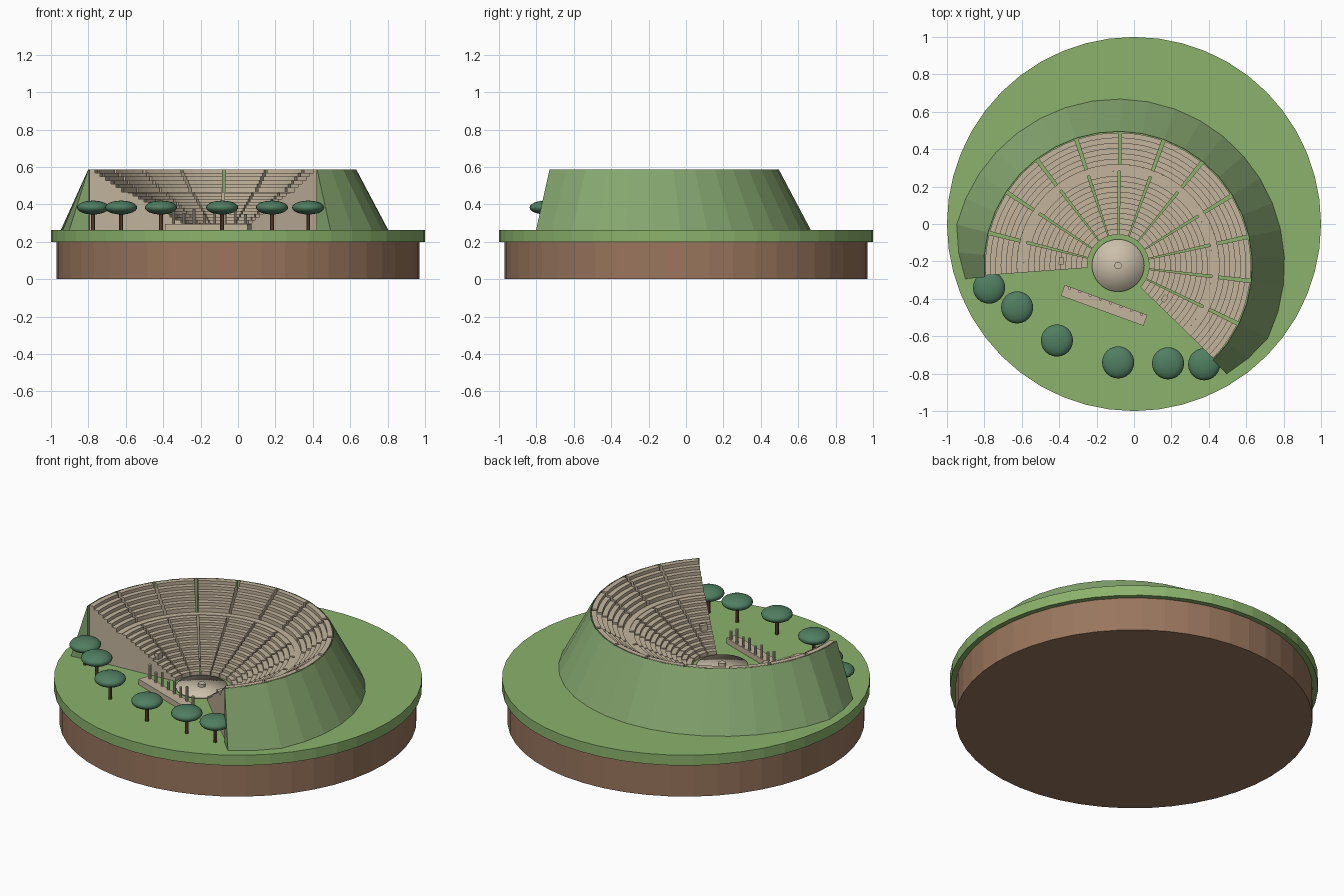
import bpy, bmesh
from math import radians, sin, cos
from mathutils import Matrix, Vector

cube = bpy.data.objects.get("Cube")
if cube:
    bpy.data.objects.remove(cube)

GROUND = 0.262
CENTRE = Vector((-0.085, -0.222, 0))      # middle of the orchestra
START, WEDGES, STEP = -45, 12, 230 / 12   # seating fan in degrees


def material(name, r, g, b):
    m = bpy.data.materials.new(name)
    m.use_nodes = True
    m.diffuse_color = (r, g, b, 1)
    m.node_tree.nodes["Principled BSDF"].inputs["Base Color"].default_value = (r, g, b, 1)
    return m


grass = material("grass green", 0.26, 0.45, 0.15)
bank_green = material("bank green", 0.235, 0.38, 0.16)
soil = material("soil brown", 0.32, 0.18, 0.11)
stone = material("seat stone", 0.55, 0.46, 0.34)
pale = material("pale stone", 0.6, 0.52, 0.4)
leaf = material("leaf green", 0.08, 0.21, 0.12)
bark = material("bark brown", 0.16, 0.075, 0.04)


def finish(name, bm, mat, smooth=False):
    bmesh.ops.recalc_face_normals(bm, faces=bm.faces)
    mesh = bpy.data.meshes.new(name)
    bm.to_mesh(mesh)
    bm.free()
    mesh.materials.append(mat)
    for p in mesh.polygons:
        p.use_smooth = smooth
    ob = bpy.data.objects.new(name, mesh)
    bpy.context.collection.objects.link(ob)
    return ob


def cylinder(name, x, y, z0, z1, r, sides, mat, smooth=False):
    bm = bmesh.new()
    bmesh.ops.create_cone(bm, cap_ends=True, cap_tris=smooth, segments=sides,
                          radius1=r, radius2=r, depth=z1 - z0,
                          matrix=Matrix.Translation((x, y, (z0 + z1) / 2)))
    return finish(name, bm, mat, smooth)


def box(name, x, y, z0, z1, sx, sy, angle, mat):
    bm = bmesh.new()
    bmesh.ops.create_cube(bm, size=1, matrix=Matrix.Translation((x, y, (z0 + z1) / 2))
                          @ Matrix.Rotation(radians(angle), 4, "Z")
                          @ Matrix.Diagonal((sx, sy, z1 - z0, 1)))
    return finish(name, bm, mat)


def sweep(bm, angles, profile_at):
    """Turn a closed (radius, height) profile through the angles and cap both ends."""
    rings = []
    for i, a in enumerate(angles):
        t = radians(a)
        rings.append([bm.verts.new(CENTRE + Vector((r * cos(t), r * sin(t), z)))
                      for r, z in profile_at(i)])
    n = len(rings[0])
    for a, b in zip(rings, rings[1:]):
        for k in range(n):
            bm.faces.new((a[k], a[(k + 1) % n], b[(k + 1) % n], b[k]))
    bm.faces.new(rings[0])
    bm.faces.new(rings[-1])


def stairs(r0, r1, z0, z1, rows):
    """Stepped section reaching down to the ground."""
    pts = [(r0, GROUND)]
    for i in range(rows):
        z = z0 + (z1 - z0) * i / (rows - 1)
        pts += [(r0 + (r1 - r0) * i / rows, z), (r0 + (r1 - r0) * (i + 1) / rows, z)]
    return pts + [(r1, GROUND)]


def spread(a, b, n):
    return [a + (b - a) * i / n for i in range(n + 1)]


# Round base
cylinder("soil_base", 0, 0, 0, 0.2, 0.97, 48, soil)
cylinder("grass_disc", 0, 0, 0.2, GROUND, 1.0, 48, grass)

# Sloping bank behind the seats, narrowing at both ends
SEGMENTS = 24


def bank_profile(i):
    end = min(i, SEGMENTS - i, 2)
    return [(0.715, GROUND), (0.82 + 0.035 * end, GROUND), (0.718, 0.587), (0.715, 0.587)]


bm = bmesh.new()
sweep(bm, spread(START, START + 230, SEGMENTS), bank_profile)
finish("bank", bm, bank_green)

# Wedges of seating with open aisles between them
GAP = 0.75
for name, section in (("lower_seats", stairs(0.165, 0.505, 0.285, 0.462, 12)),
                      ("upper_seats", stairs(0.54, 0.71, 0.49, 0.587, 6))):
    bm = bmesh.new()
    for w in range(WEDGES):
        a = START + w * STEP
        sweep(bm, spread(a + GAP, a + STEP - GAP, 4), lambda i: section)
    finish(name, bm, stone)

# Walkway between the two tiers
bm = bmesh.new()
walk = [(0.505, GROUND), (0.54, GROUND), (0.54, 0.465), (0.505, 0.465)]
sweep(bm, spread(START + GAP, START + 230 - GAP, 48), lambda i: walk)
finish("walkway", bm, stone)

# Orchestra floor and altar
cylinder("orchestra", CENTRE.x, CENTRE.y, GROUND, 0.274, 0.14, 48, pale, True)
cylinder("altar", CENTRE.x, CENTRE.y, 0.27, 0.292, 0.02, 16, pale)

# Small stone blocks in the end wedges
for side, a in (("right", START + 230 - STEP / 2), ("left", START + STEP / 2)):
    t = radians(a)
    box(side + "_block", CENTRE.x + 0.305 * cos(t), CENTRE.y + 0.305 * sin(t),
        GROUND, 0.385, 0.025, 0.038, a, stone)

# Stage with a broken row of columns
TURN = -20
box("stage", -0.16, -0.435, GROUND, 0.295, 0.47, 0.062, TURN, stone)
turn = Matrix.Rotation(radians(TURN), 4, "Z")
for i, h in enumerate((0.085, 0.06, 0.08, 0.05, 0.075, 0.06, 0.085, 0.05)):
    p = turn @ Vector((-0.205 + 0.0585 * i, 0.024, 0))
    cylinder("column", p.x - 0.16, p.y - 0.435, 0.29, 0.295 + h, 0.008, 10, pale)

# Trees along the open side
for x, y in ((-0.775, -0.34), (-0.625, -0.446), (-0.412, -0.623),
             (-0.085, -0.74), (0.182, -0.745), (0.375, -0.75)):
    cylinder("tree_trunk", x, y, GROUND, 0.37, 0.01, 8, bark)
    bm = bmesh.new()
    bmesh.ops.create_uvsphere(bm, u_segments=24, v_segments=12, radius=1,
                              matrix=Matrix.Translation((x, y, 0.383))
                              @ Matrix.Diagonal((0.086, 0.086, 0.037, 1)))
    finish("tree_crown", bm, leaf, True)
